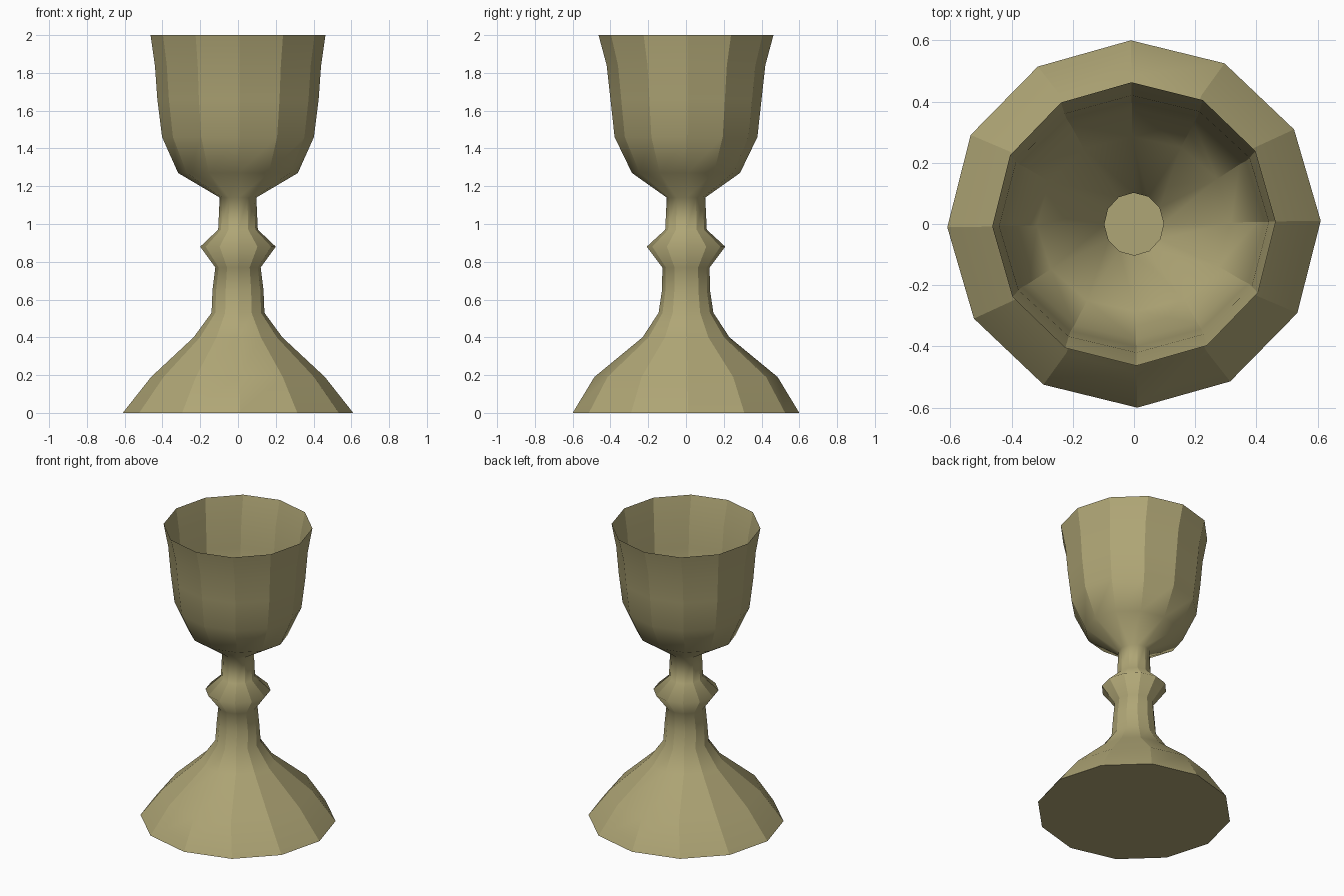
import bpy, bmesh, math

if "Cube" in bpy.data.objects:
    bpy.data.objects.remove(bpy.data.objects["Cube"])

SIDES = 12
TURN = math.radians(1)

# Outline from foot to rim: height, half width in x, half width in y
PROFILE = [
    (0.00, 0.61, 0.60),    # foot
    (0.19, 0.46, 0.485),
    (0.40, 0.235, 0.23),
    (0.53, 0.14, 0.145),   # stem
    (0.65, 0.135, 0.127),
    (0.77, 0.12, 0.125),
    (0.88, 0.20, 0.208),   # knob
    (0.97, 0.105, 0.11),
    (1.14, 0.097, 0.102),  # neck
    (1.27, 0.317, 0.286),  # bowl
    (1.46, 0.402, 0.378),
    (1.66, 0.427, 0.40),
    (1.84, 0.44, 0.42),
    (2.00, 0.463, 0.463),  # rim
]

brass = bpy.data.materials.new("dull_brass")
brass.diffuse_color = (0.43, 0.38, 0.18, 1)
brass.use_nodes = True
brass.node_tree.nodes["Principled BSDF"].inputs["Base Color"].default_value = brass.diffuse_color

# Single thin shell, open at the rim and closed under the foot
bm = bmesh.new()
rings = []
for z, rx, ry in PROFILE:
    angles = [2 * math.pi * i / SIDES + TURN for i in range(SIDES)]
    rings.append([bm.verts.new((rx * math.cos(a), ry * math.sin(a), z)) for a in angles])
for low, high in zip(rings, rings[1:]):
    for i in range(SIDES):
        j = (i + 1) % SIDES
        bm.faces.new((low[i], low[j], high[j], high[i])).smooth = True
bm.faces.new(rings[0][::-1])
bm.normal_update()

# Keep the upright facet edges and the foot edge crisp, blend the rest
for e in bm.edges:
    upright = abs(e.verts[0].co.z - e.verts[1].co.z) > 0.01
    foot_edge = max(v.co.z for v in e.verts) < 0.01
    if foot_edge or (upright and e.calc_face_angle(0) > math.radians(20)):
        e.smooth = False

mesh = bpy.data.meshes.new("goblet")
bm.to_mesh(mesh)
bm.free()
mesh.materials.append(brass)
bpy.context.collection.objects.link(bpy.data.objects.new("goblet", mesh))
